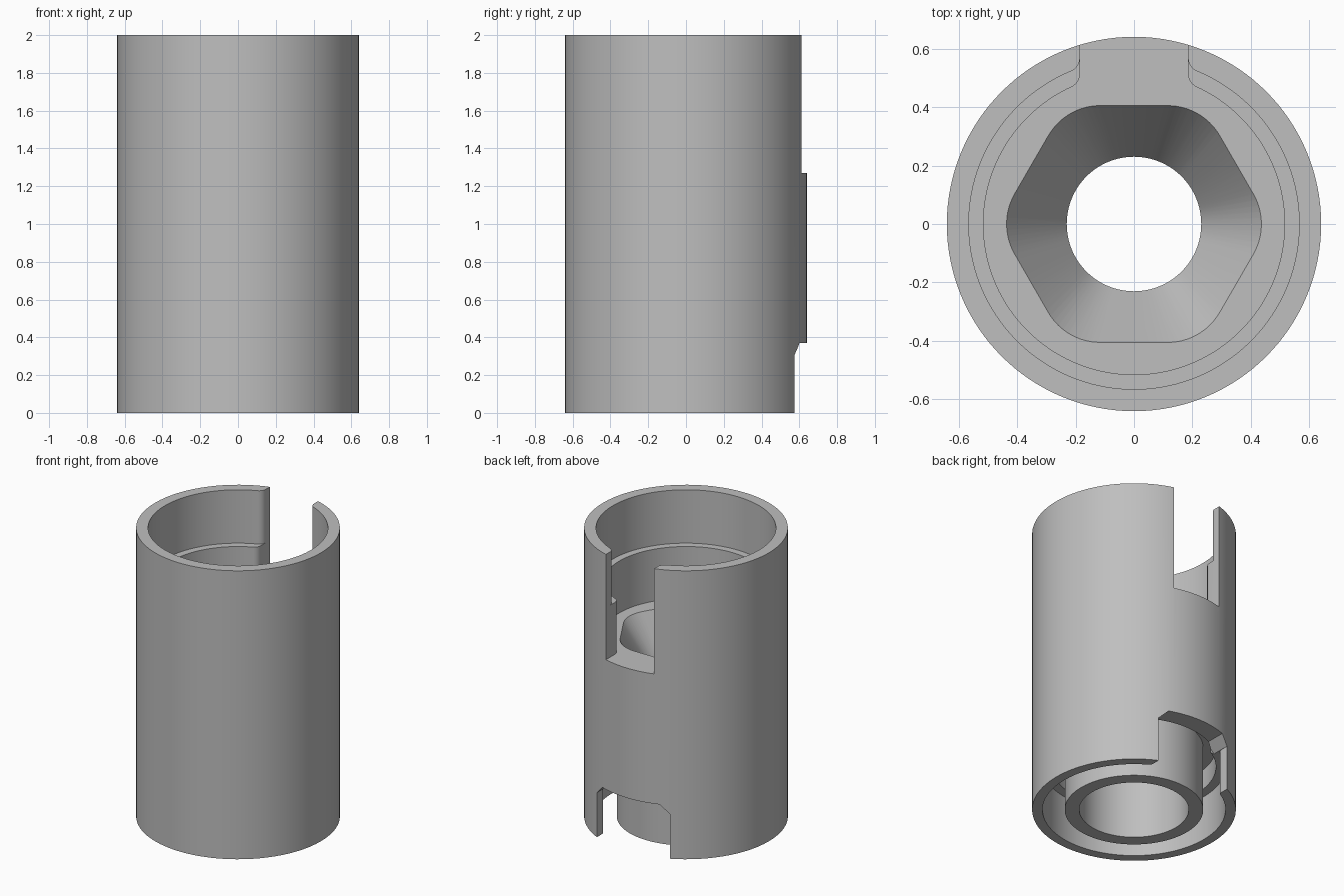
import bpy, bmesh, math

if "Cube" in bpy.data.objects:
    bpy.data.objects.remove(bpy.data.objects["Cube"])

SEG = 128
R_OUT = 0.64

gray = bpy.data.materials.new("plain_gray")
gray.diffuse_color = (0.52, 0.52, 0.52, 1)
gray.use_nodes = True
gray.node_tree.nodes["Principled BSDF"].inputs["Base Color"].default_value = gray.diffuse_color


def loft(name, rings):
    """Closed solid through a stack of equal-length point rings."""
    bm = bmesh.new()
    loops = [[bm.verts.new(p) for p in ring] for ring in rings]
    n = len(loops[0])
    for a, b in zip(loops, loops[1:]):
        for i in range(n):
            j = (i + 1) % n
            bm.faces.new((a[i], a[j], b[j], b[i]))
    bm.faces.new(loops[0][::-1])
    bm.faces.new(loops[-1])
    bmesh.ops.recalc_face_normals(bm, faces=bm.faces)
    mesh = bpy.data.meshes.new(name)
    bm.to_mesh(mesh)
    bm.free()
    ob = bpy.data.objects.new(name, mesh)
    bpy.context.collection.objects.link(ob)
    mesh.materials.append(gray)
    return ob


def extrude(name, pts, z0, z1):
    return loft(name, [[(x, y, z) for x, y in pts] for z in (z0, z1)])


def round_ring(r, z):
    if not callable(r):
        radius = r
        r = lambda t: radius
    return [(r(t) * math.cos(t), r(t) * math.sin(t), z)
            for t in (2 * math.pi * i / SEG for i in range(SEG))]


def keyhole(r, w, f):
    """Circle of radius r with a slot of half width w towards +y, fillets f."""
    cx = w + f
    cy = math.sqrt((r + f) ** 2 - cx ** 2)
    a = math.atan2(cy, cx)
    right = [(w, 0.8)]
    for i in range(9):                       # fillet from slot side to circle
        t = math.pi + a * i / 8
        right.append((cx + f * math.cos(t), cy + f * math.sin(t)))
    for i in range(1, 64):                   # half circle down to the front
        t = a - (a + math.pi / 2) * i / 64
        right.append((r * math.cos(t), r * math.sin(t)))
    left = [(-x, y) for x, y in reversed(right)]
    return right + [(0, -r)] + left


def combine(target, tool, op):
    mod = target.modifiers.new(op.lower(), 'BOOLEAN')
    mod.operation, mod.solver, mod.object = op, 'EXACT', tool
    bpy.context.view_layer.objects.active = target
    bpy.ops.object.modifier_apply(modifier=mod.name)
    bpy.data.objects.remove(tool, do_unlink=True)


def hexagon(t, a=0.405, rho=0.206):
    """Radius of a rounded hexagon with a corner on +x."""
    phi = abs((t + math.pi / 6) % (math.pi / 3) - math.pi / 6)
    if a * math.tan(math.pi / 6 - phi) < (a - rho) * math.tan(math.pi / 6):
        return a / math.cos(math.pi / 6 - phi)
    d = (a - rho) / math.cos(math.pi / 6)
    return d * math.cos(phi) + math.sqrt(rho ** 2 - (d * math.sin(phi)) ** 2)


# outer sleeve
body = loft("sleeve_body", [round_ring(R_OUT, 0), round_ring(R_OUT, 2)])

# slotted upper socket with an inner ledge
combine(body, extrude("lower_socket", keyhole(0.515, 0.185, 0.05), 1.27, 1.70), 'DIFFERENCE')
combine(body, extrude("upper_socket", keyhole(0.565, 0.185, 0.05), 1.63, 2.1), 'DIFFERENCE')

# stepped bottom recess
combine(body, extrude("recess", keyhole(0.575, 0.28, 0.03), -0.1, 0.31), 'DIFFERENCE')
combine(body, loft("deep_recess", [round_ring(0.515, 0.2), round_ring(0.515, 0.45)]), 'DIFFERENCE')

# rear window with chamfered top corners
half = [(0.279, -0.1), (0.279, 0.31), (0.22, 0.37)]
window = half + [(-x, z) for x, z in reversed(half)]
combine(body, loft("window", [[(x, y, z) for x, z in window] for y in (0.45, 0.8)]), 'DIFFERENCE')

# inner tube inside the recess
combine(body, loft("inner_tube", [round_ring(0.435, 0), round_ring(0.435, 0.6)]), 'UNION')

# bore, neck and rounded hexagonal funnel
Z_TOP, Z_NECK = 1.27, 0.97
k = 1.1
combine(body, loft("bore", [
    round_ring(0.344, -0.1),
    round_ring(0.344, 0.80),
    round_ring(0.23, 0.88),
    round_ring(0.23, Z_NECK),
    round_ring(lambda t: 0.23 + k * (hexagon(t) - 0.23), Z_NECK + k * (Z_TOP - Z_NECK)),
]), 'DIFFERENCE')

bpy.ops.object.select_all(action='DESELECT')
body.select_set(True)
bpy.context.view_layer.objects.active = body
bpy.ops.object.shade_smooth_by_angle(angle=math.radians(25))
